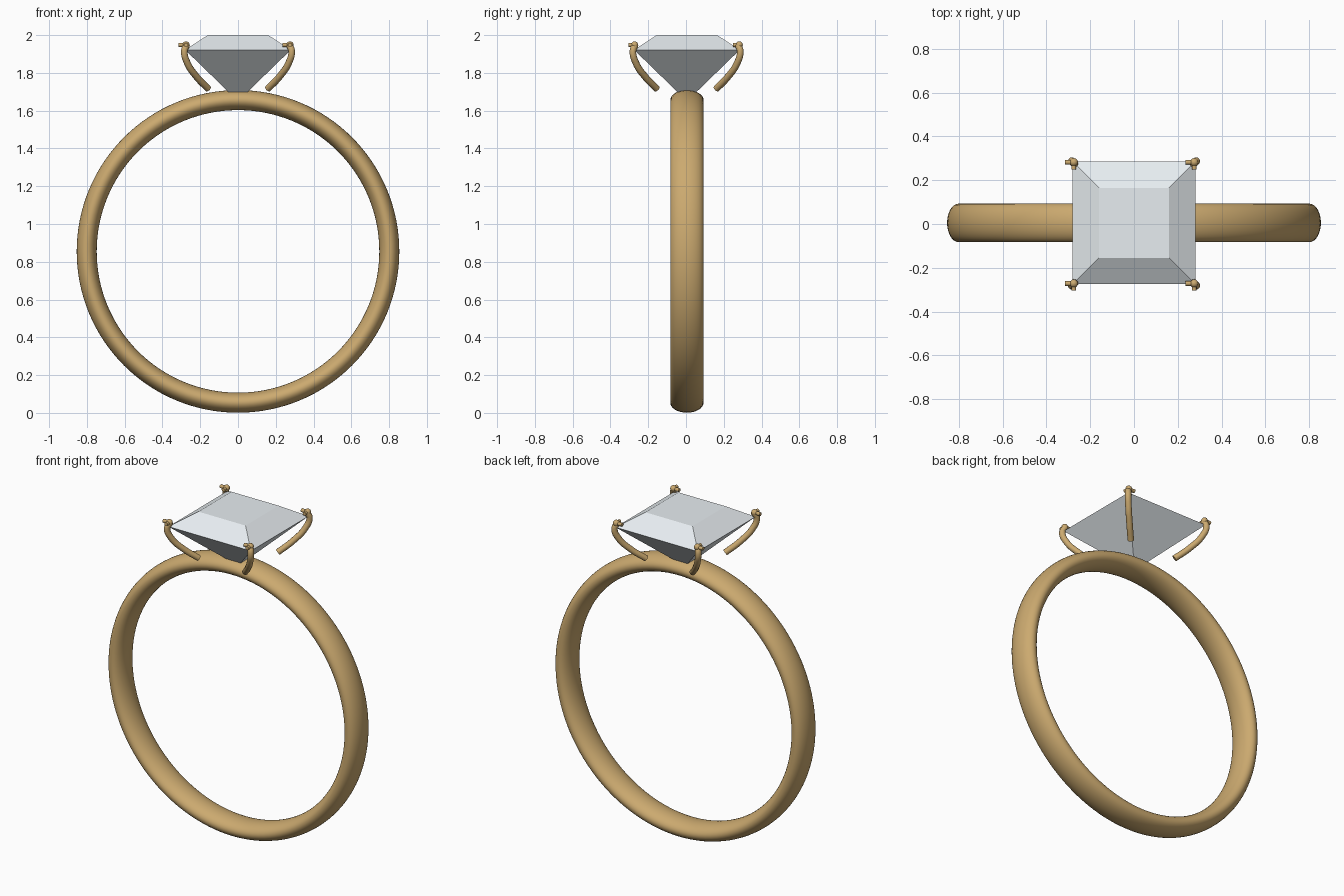
import bpy, bmesh, math
from mathutils import Vector

if "Cube" in bpy.data.objects:
    bpy.data.objects.remove(bpy.data.objects["Cube"])


def material(name, color):
    m = bpy.data.materials.new(name)
    m.diffuse_color = color
    m.use_nodes = True
    m.node_tree.nodes["Principled BSDF"].inputs["Base Color"].default_value = m.diffuse_color
    return m


gold = material("gold", (0.60, 0.40, 0.16, 1))
crystal = material("crystal", (0.80, 0.85, 0.88, 1))


def finish(bm, name, mat, smooth=True):
    bmesh.ops.recalc_face_normals(bm, faces=bm.faces)
    mesh = bpy.data.meshes.new(name)
    bm.to_mesh(mesh)
    bm.free()
    ob = bpy.data.objects.new(name, mesh)
    bpy.context.collection.objects.link(ob)
    mesh.materials.append(mat)
    if smooth:
        bpy.ops.object.select_all(action='DESELECT')
        bpy.context.view_layer.objects.active = ob
        ob.select_set(True)
        bpy.ops.object.shade_smooth_by_angle(angle=math.radians(40))
    return ob


def bridge(bm, a, b):
    n = len(a)
    for i in range(n):
        bm.faces.new((a[i], a[(i + 1) % n], b[(i + 1) % n], b[i]))


# Band: oval section swept round the y axis
def build_band(center_z=0.855, major=0.801, thick=0.053, half_width=0.088, y0=0.005):
    bm = bmesh.new()
    rings = []
    for i in range(128):
        t = math.tau * i / 128
        ring = []
        for j in range(32):
            p = math.tau * j / 32
            r = major + thick * math.cos(p)
            ring.append(bm.verts.new((r * math.sin(t), y0 + half_width * math.sin(p),
                                      center_z + r * math.cos(t))))
        rings.append(ring)
    for i in range(128):
        bridge(bm, rings[i], rings[(i + 1) % 128])
    finish(bm, "band", gold)


# Square-cut stone: flat table, sloped crown, pyramid running down into the band
def build_stone(y0=0.005):
    bm = bmesh.new()
    rows = []
    for half, z in ((0.16, 2.0), (0.28, 1.922)):
        rows.append([bm.verts.new((sx * half, y0 + sy * half, z))
                     for sx, sy in ((-1, -1), (1, -1), (1, 1), (-1, 1))])
    bm.faces.new(rows[0])
    bridge(bm, rows[0], rows[1])
    tip = bm.verts.new((0, y0, 1.65))
    for i in range(4):
        bm.faces.new((rows[1][i], rows[1][(i + 1) % 4], tip))
    finish(bm, "stone", crystal, smooth=False)


def tube(name, points, radius, handle='AUTO'):
    cu = bpy.data.curves.new(name, 'CURVE')
    cu.dimensions = '3D'
    cu.bevel_depth = radius
    cu.bevel_resolution = 4
    cu.use_fill_caps = True
    cu.resolution_u = 8
    sp = cu.splines.new('BEZIER')
    sp.bezier_points.add(len(points) - 1)
    for bp, co in zip(sp.bezier_points, points):
        bp.co = co
        bp.handle_left_type = bp.handle_right_type = handle
    ob = bpy.data.objects.new(name, cu)
    bpy.context.collection.objects.link(ob)
    cu.materials.append(gold)
    bpy.ops.object.select_all(action='DESELECT')
    bpy.context.view_layer.objects.active = ob
    ob.select_set(True)
    bpy.ops.object.convert(target='MESH')
    bpy.ops.object.shade_smooth_by_angle(angle=math.radians(40))


build_band()
build_stone()

# Four diagonal prongs, each ending in a bead with two short claws
PATH = ((0.158, 1.716), (0.218, 1.778), (0.268, 1.852), (0.284, 1.915), (0.272, 1.948))
for sx, sy, tag in ((-1, -1, "front_left"), (1, -1, "front_right"),
                    (-1, 1, "back_left"), (1, 1, "back_right")):
    tube("prong_" + tag, [(sx * d, sy * d + 0.003, z) for d, z in PATH], 0.018)
    top = Vector((sx * 0.275, sy * 0.277 + 0.005, 1.948))
    bm = bmesh.new()
    bmesh.ops.create_uvsphere(bm, u_segments=16, v_segments=10, radius=0.019)
    bmesh.ops.translate(bm, verts=bm.verts, vec=top)
    finish(bm, "bead_" + tag, gold)
    for axis, step in (("x", Vector((-0.040, 0, 0))), ("y", Vector((0, -0.032, 0)))):
        tube("claw_%s_%s" % (axis, tag), [top, top + step], 0.011, 'VECTOR')
